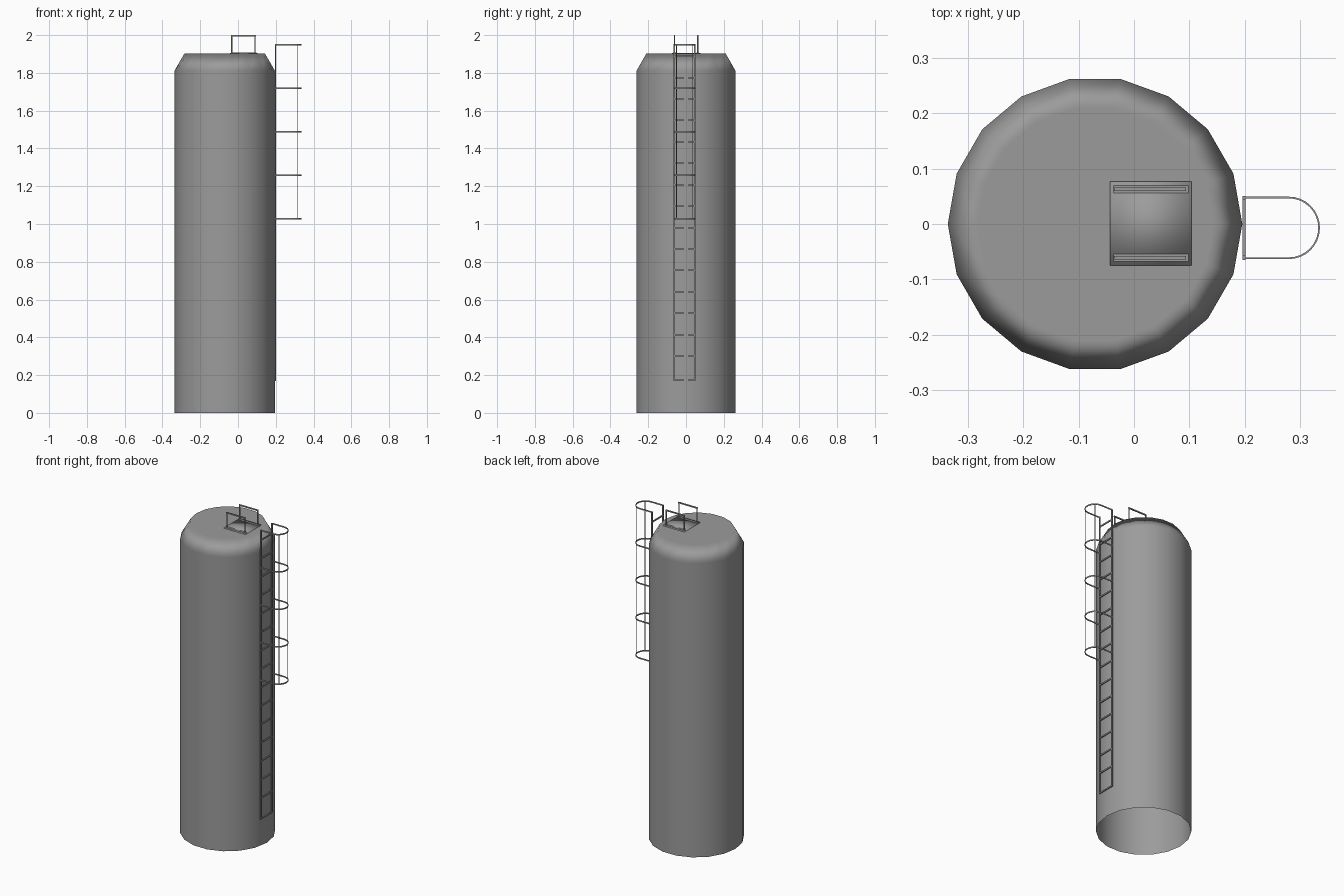
import bpy, bmesh
from math import sin, cos, pi, radians
from mathutils import Matrix, Vector

if "Cube" in bpy.data.objects:
    bpy.data.objects.remove(bpy.data.objects["Cube"])

TX, R, N = -0.0705, 0.2665, 18   # tank axis, radius, sides
LX, LY = 0.199, -0.007           # ladder plane and centre line

# dark grey paint shared by all parts
paint = bpy.data.materials.new("dark_grey_paint")
paint.diffuse_color = (0.33, 0.33, 0.33, 1)
paint.use_nodes = True
paint.node_tree.nodes["Principled BSDF"].inputs["Base Color"].default_value = paint.diffuse_color


def finish(name, bm, smooth_angle=0):
    bmesh.ops.recalc_face_normals(bm, faces=bm.faces)
    me = bpy.data.meshes.new(name)
    bm.to_mesh(me)
    bm.free()
    me.materials.append(paint)
    ob = bpy.data.objects.new(name, me)
    bpy.context.collection.objects.link(ob)
    if smooth_angle:
        bpy.ops.object.select_all(action='DESELECT')
        ob.select_set(True)
        bpy.context.view_layer.objects.active = ob
        bpy.ops.object.shade_smooth_by_angle(angle=radians(smooth_angle))
    return ob


def box(bm, lo, hi):
    lo, hi = Vector(lo), Vector(hi)
    m = Matrix.Translation((lo + hi) / 2) @ Matrix.Diagonal((*(hi - lo), 1))
    bmesh.ops.create_cube(bm, size=1, matrix=m)


def rod(bm, x, y, z0, z1, r, sides=6):
    m = Matrix.Translation((x, y, (z0 + z1) / 2))
    bmesh.ops.create_cone(bm, cap_ends=True, segments=sides, radius1=r, radius2=r,
                          depth=z1 - z0, matrix=m)


# tank shell: open at the bottom, softly shaded shoulder, flat roof
bm = bmesh.new()
rings = []
for r, z in [(R, 0), (R, 1.81), (0.213, 1.903)]:
    rings.append([bm.verts.new((TX + r * cos(2 * pi * i / N), r * sin(2 * pi * i / N), z))
                  for i in range(N)])
for a, b in zip(rings, rings[1:]):
    for i in range(N):
        j = (i + 1) % N
        bm.faces.new((a[i], a[j], b[j], b[i]))
bm.faces.new(rings[-1])
tank = finish("tank_shell", bm, 180)
# large wall and roof faces stay flat, the shoulder blends between them
wn = tank.modifiers.new("shoulder_shading", 'WEIGHTED_NORMAL')
wn.weight = 100

# roof hatch plate
bm = bmesh.new()
box(bm, (-0.043, -0.075, 1.895), (0.104, 0.077, 1.906))
finish("hatch_plate", bm, 180)

# hatch railings: foot strip, two posts and a top bar on each side
bm = bmesh.new()
for y in (-0.061, 0.063):
    box(bm, (-0.037, y - 0.007, 1.9), (0.099, y + 0.007, 1.9075))
    for x in (-0.033, 0.090):
        rod(bm, x, y, 1.9, 1.998, 0.0035)
    box(bm, (-0.036, y - 0.0035, 1.993), (0.094, y + 0.0035, 2.0))
finish("hatch_railings", bm)

# ladder rails
bm = bmesh.new()
for s in (-1, 1):
    y = LY + s * 0.054
    box(bm, (LX - 0.003, y - 0.004, 0.168), (LX + 0.003, y + 0.004, 1.953))
finish("ladder_rails", bm)

# ladder rungs
bm = bmesh.new()
for z in [0.172] + [0.30 + 0.1135 * i for i in range(15)]:
    box(bm, (LX - 0.003, LY - 0.054, z - 0.004), (LX + 0.003, LY + 0.054, z + 0.004))
finish("ladder_rungs", bm)

# safety cage hoops: flat U-shaped bands
CX, CR = 0.280, 0.0565


def hoop_path(r):
    arc = [(CX + r * cos(t), LY + r * sin(t))
           for t in (-pi / 2 + pi * i / 16 for i in range(17))]
    return [(LX, LY - r)] + arc + [(LX, LY + r)]


bm = bmesh.new()
for k in range(5):
    z = 1.028 + 0.2305 * k
    sec = []
    for p, q in zip(hoop_path(CR), hoop_path(CR - 0.003)):
        sec.append([bm.verts.new((*c, z + h))
                    for c, h in ((p, -0.004), (p, 0.004), (q, 0.004), (q, -0.004))])
    for a, b in zip(sec, sec[1:]):
        for i in range(4):
            j = (i + 1) % 4
            bm.faces.new((a[i], a[j], b[j], b[i]))
    bm.faces.new(sec[0])
    bm.faces.new(sec[-1])
finish("cage_hoops", bm, 30)

# safety cage uprights
bm = bmesh.new()
for s in (-1, 1):
    rod(bm, 0.314, LY + s * 0.043, 1.026, 1.954, 0.002)
finish("cage_uprights", bm)
